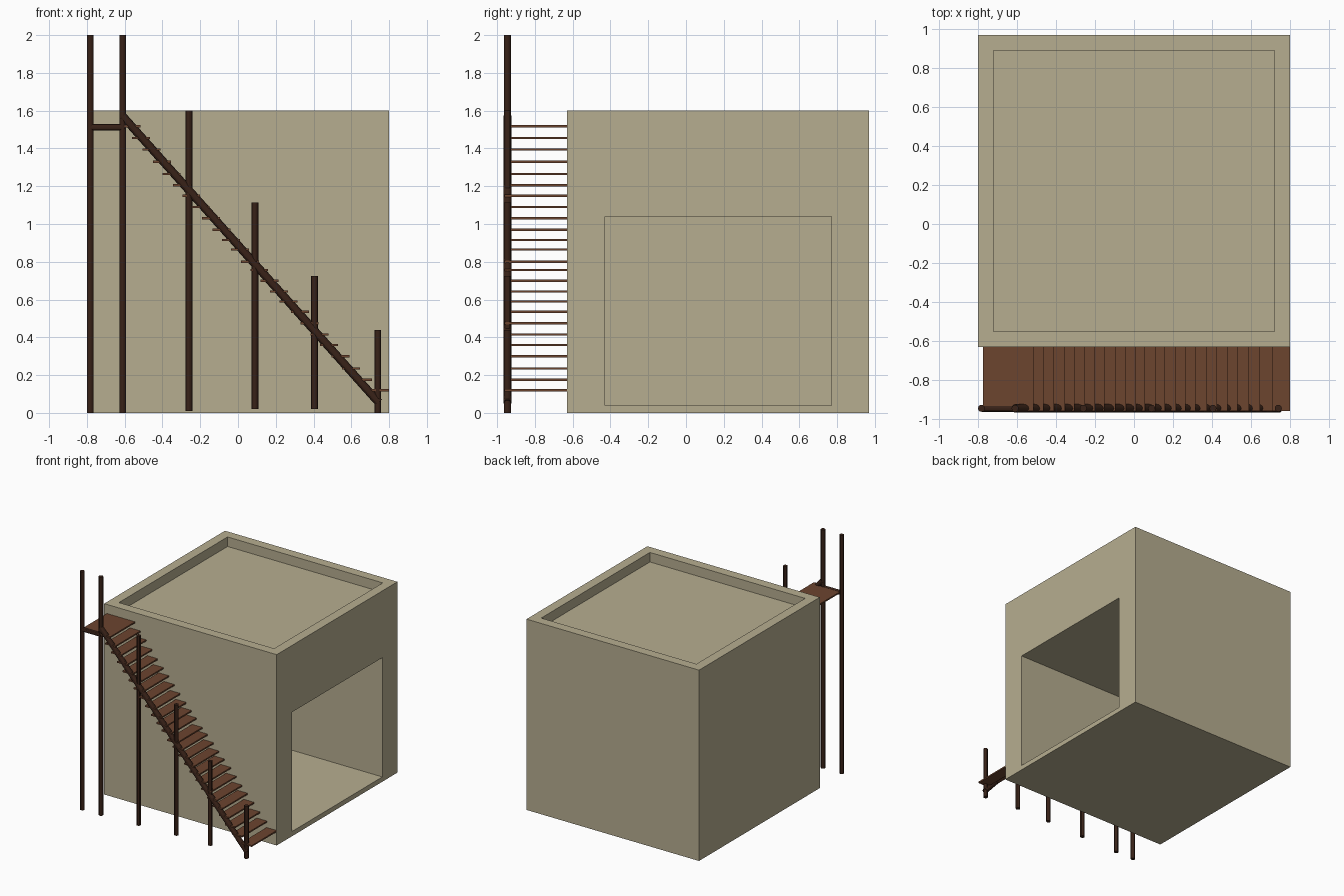
import bpy, bmesh
from mathutils import Vector

if "Cube" in bpy.data.objects:
    bpy.data.objects.remove(bpy.data.objects["Cube"])


def material(name, rgb):
    m = bpy.data.materials.new(name)
    m.diffuse_color = (*rgb, 1)
    m.use_nodes = True
    m.node_tree.nodes["Principled BSDF"].inputs["Base Color"].default_value = m.diffuse_color
    return m


PLASTER = material("plaster", (0.47, 0.42, 0.28))
TREAD = material("tread_wood", (0.15, 0.058, 0.028))
DARK = material("dark_wood", (0.04, 0.016, 0.009))


def add_object(name, bm, mat):
    mesh = bpy.data.meshes.new(name)
    bm.to_mesh(mesh)
    bm.free()
    mesh.materials.append(mat)
    obj = bpy.data.objects.new(name, mesh)
    bpy.context.collection.objects.link(obj)
    return obj


def box(name, lo, hi, mat):
    bm = bmesh.new()
    bmesh.ops.create_cube(bm, size=1)
    lo, hi = Vector(lo), Vector(hi)
    for v in bm.verts:
        v.co = (lo + hi) / 2 + v.co * (hi - lo)
    return add_object(name, bm, mat)


def pole(name, a, b, radius):
    bm = bmesh.new()
    a, b = Vector(a), Vector(b)
    bmesh.ops.create_cone(bm, cap_ends=True, segments=12, radius1=radius,
                          radius2=radius, depth=(b - a).length)
    obj = add_object(name, bm, DARK)
    turn = (b - a).to_track_quat('Z', 'Y').to_matrix().to_4x4()
    turn.translation = (a + b) / 2
    obj.data.transform(turn)
    bpy.context.view_layer.objects.active = obj
    obj.select_set(True)
    bpy.ops.object.shade_smooth_by_angle()
    obj.select_set(False)
    return obj


def cut(target, name, lo, hi):
    cutter = box(name, lo, hi, PLASTER)
    mod = target.modifiers.new(name, 'BOOLEAN')
    mod.operation = 'DIFFERENCE'
    mod.solver = 'EXACT'
    mod.object = cutter
    cutter.hide_render = True
    cutter.hide_set(True)


# House block with sunken roof and a room open on the right side
house = box("house_block", (-0.8, -0.63, 0), (0.8, 0.97, 1.6), PLASTER)
cut(house, "roof_cutter", (-0.72, -0.55, 1.52), (0.72, 0.89, 1.8))
cut(house, "room_cutter", (-0.6, -0.43, 0.04), (1.0, 0.77, 1.04))

# Stair treads: front edge of each, from the top down
edges = [-0.465, -0.41, -0.355, -0.305, -0.25, -0.20, -0.15, -0.095, -0.04,
         0.01, 0.057, 0.11, 0.16, 0.215, 0.265, 0.315, 0.375, 0.425, 0.48,
         0.53, 0.59, 0.645, 0.71, 0.80]
heights = [1.455, 1.395, 1.33, 1.265, 1.205, 1.15, 1.09, 1.03, 0.97, 0.915,
           0.865, 0.80, 0.757, 0.70, 0.643, 0.59, 0.535, 0.475, 0.415, 0.36,
           0.30, 0.235, 0.175, 0.12]
for i, (x, z) in enumerate(zip(edges, heights)):
    box(f"stair_tread_{i + 1}", (x - 0.095, -0.96, z - 0.006),
        (x, -0.63, z + 0.006), TREAD)
box("landing", (-0.775, -0.96, 1.512), (-0.515, -0.63, 1.524), TREAD)

# Posts, sloping stringer and landing beam
Y = -0.945
posts = [(-0.782, 0, 2), (-0.61, 0, 2), (-0.26, 0.01, 1.6),
         (0.09, 0.02, 1.115), (0.405, 0.02, 0.725), (0.74, 0, 0.44)]
for i, (x, z0, z1) in enumerate(posts):
    pole(f"post_{i + 1}", (x, Y, z0), (x, Y, z1), 0.018)
pole("stair_stringer", (-0.61, Y, 1.57), (0.745, Y, 0.055), 0.022)
pole("landing_beam", (-0.78, Y, 1.512), (-0.60, Y, 1.512), 0.018)
